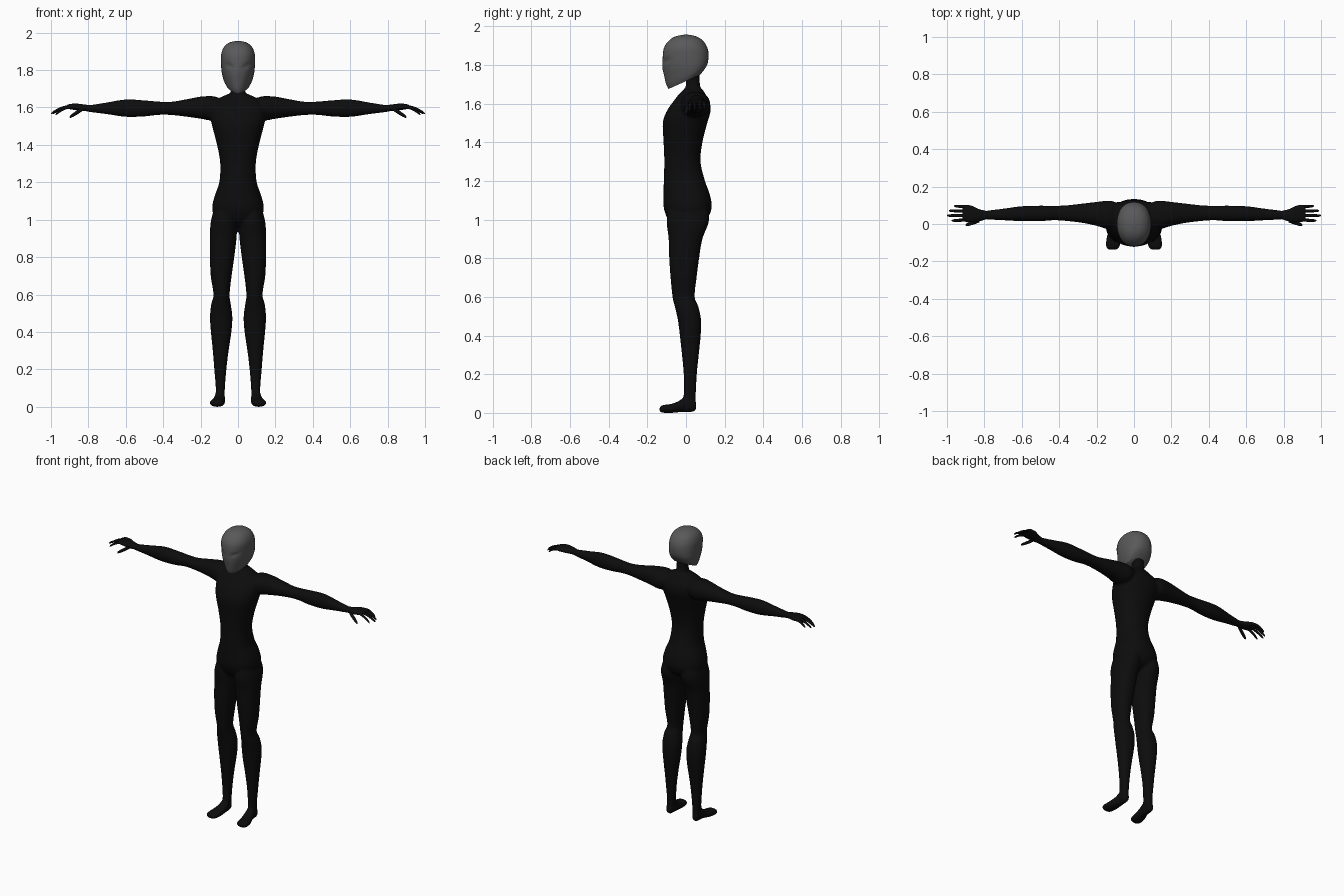
import bpy, bmesh, math


def material(name, v):
    m = bpy.data.materials.new(name)
    m.diffuse_color = (v, v, v, 1)
    return m


BLACK = material("black suit", 0.0038)
GREY = material("grey mask", 0.1)


def smooth_rings(rings, steps):
    """Catmull-Rom interpolation of section tuples."""
    out = []
    n = len(rings)
    for i in range(n - 1):
        p0, p1, p2, p3 = (rings[max(0, min(n - 1, i + k))] for k in (-1, 0, 1, 2))
        for s in range(steps):
            t = s / steps
            out.append([0.5 * (2 * b + (c - a) * t + (2 * a - 5 * b + 4 * c - d) * t * t
                               + (3 * b - a - 3 * c + d) * t ** 3)
                        for a, b, c, d in zip(p0, p1, p2, p3)])
    out.append(list(rings[-1]))
    return out


def loft(bm, rings, axis, side=1, sides=28, steps=4, power=2.2):
    """Sections: (position, a0, a1, b0, b1, tilt, taper) along the axis."""
    rings = [tuple(r) + (0, 0) if len(r) == 5 else r for r in rings]
    loops = []
    for t, a0, a1, b0, b1, tilt, taper in smooth_rings(rings, steps):
        loop = []
        for k in range(sides):
            ang = 2 * math.pi * k / sides
            c, s = math.cos(ang), math.sin(ang)
            u = math.copysign(abs(c) ** (2 / power), c)
            v = math.copysign(abs(s) ** (2 / power), s)
            a = (a0 + a1) / 2 + (a1 - a0) / 2 * u * (1 + taper * v)
            b = (b0 + b1) / 2 + (b1 - b0) / 2 * v
            q = t + tilt * (b1 - b0) / 2 * v
            x, y, z = {"x": (q, a, b), "y": (a, q, b), "z": (a, b, q)}[axis]
            loop.append(bm.verts.new((x * side, y, z)))
        loops.append(loop)
    for p, q in zip(loops, loops[1:]):
        for k in range(sides):
            j = (k + 1) % sides
            bm.faces.new((p[k], p[j], q[j], q[k]))
    bm.faces.new(loops[0][::-1])
    bm.faces.new(loops[-1])


def finish(bm, name, mat):
    bmesh.ops.recalc_face_normals(bm, faces=bm.faces)
    me = bpy.data.meshes.new(name)
    bm.to_mesh(me)
    bm.free()
    me.materials.append(mat)
    ob = bpy.data.objects.new(name, me)
    bpy.context.collection.objects.link(ob)
    bpy.ops.object.select_all(action="DESELECT")
    ob.select_set(True)
    bpy.context.view_layer.objects.active = ob
    bpy.ops.object.shade_smooth_by_angle(angle=math.radians(50))
    return ob


TORSO = [(z, -w, w, y0, y1) for z, w, y0, y1 in (
    (0.965, 0.05, -0.05, 0.05), (1.0, 0.115, -0.092, 0.105), (1.06, 0.138, -0.115, 0.133),
    (1.13, 0.124, -0.116, 0.123), (1.2, 0.1, -0.115, 0.098), (1.3, 0.095, -0.112, 0.075),
    (1.4, 0.112, -0.116, 0.085), (1.5, 0.138, -0.12, 0.11), (1.56, 0.15, -0.1, 0.127),
    (1.61, 0.15, -0.066, 0.122), (1.65, 0.1, -0.035, 0.1), (1.675, 0.045, -0.01, 0.085))]

NECK = [(1.6, -0.06, 0.06, -0.03, 0.1), (1.66, -0.045, 0.045, -0.015, 0.085),
        (1.7, -0.037, 0.037, 0.0, 0.072), (1.8, -0.037, 0.037, 0.0, 0.07)]

LEG = [(1.1, 0.02, 0.11, -0.08, 0.1), (1.0, 0.004, 0.144, -0.1, 0.12),
       (0.9, 0.008, 0.15, -0.09, 0.085), (0.8, 0.02, 0.15, -0.087, 0.068),
       (0.7, 0.034, 0.146, -0.08, 0.055), (0.6, 0.045, 0.131, -0.07, 0.045),
       (0.55, 0.039, 0.143, -0.058, 0.064), (0.48, 0.03, 0.15, -0.042, 0.078),
       (0.4, 0.035, 0.145, -0.032, 0.076), (0.3, 0.05, 0.135, -0.021, 0.066),
       (0.2, 0.062, 0.127, -0.012, 0.056), (0.1, 0.07, 0.119, -0.012, 0.051),
       (0.03, 0.072, 0.122, -0.02, 0.05)]

FOOT = [(0.053, 0.085, 0.112, 0.02, 0.05), (0.038, 0.075, 0.12, 0.006, 0.08),
        (0.0, 0.07, 0.124, 0.004, 0.09), (-0.03, 0.068, 0.132, 0.004, 0.066),
        (-0.07, 0.07, 0.146, 0.0, 0.048), (-0.11, 0.074, 0.151, 0.0, 0.042),
        (-0.13, 0.082, 0.146, 0.003, 0.036), (-0.137, 0.095, 0.135, 0.012, 0.027)]

ARM = [(0.08, 0.0, 0.11, 1.56, 1.64), (0.13, -0.028, 0.125, 1.53, 1.66),
       (0.2, -0.01, 0.118, 1.54, 1.658), (0.27, 0.005, 0.11, 1.55, 1.645),
       (0.36, 0.016, 0.1, 1.56, 1.63), (0.43, 0.02, 0.097, 1.56, 1.632),
       (0.5, 0.015, 0.098, 1.552, 1.638), (0.6, 0.015, 0.095, 1.55, 1.643),
       (0.7, 0.02, 0.082, 1.564, 1.627), (0.8, 0.025, 0.07, 1.577, 1.611),
       (0.83, 0.03, 0.066, 1.585, 1.605)]

# Suited body: torso, neck, legs, feet and arms fused into one skin
bm = bmesh.new()
loft(bm, TORSO, "z", sides=40)
loft(bm, NECK, "z")
for side in (1, -1):
    loft(bm, LEG, "z", side)
    loft(bm, FOOT, "y", side)
    loft(bm, ARM, "x", side)
body = finish(bm, "body", BLACK)
fuse = body.modifiers.new("fuse", "REMESH")
fuse.mode = "VOXEL"
fuse.voxel_size = 0.0075
fuse.use_smooth_shade = True
relax = body.modifiers.new("relax", "SMOOTH")
relax.factor = 0.5
relax.iterations = 3

# Hands: palm, four curled fingers and a thumb
PALM = [(0.785, 0.027, 0.069, 1.579, 1.611), (0.83, 0.014, 0.08, 1.581, 1.617),
        (0.87, 0.01, 0.098, 1.586, 1.621), (0.905, 0.013, 0.101, 1.592, 1.617),
        (0.918, 0.025, 0.09, 1.599, 1.61)]
# root y, tip y, tip x, tip z
FINGERS = [(0.092, 0.096, 0.962, 1.573), (0.069, 0.071, 0.99, 1.568),
           (0.045, 0.045, 1.0, 1.567), (0.022, 0.018, 0.975, 1.562)]


def digit(bm, side, root, tip, r, bow):
    """Rounded tapering digit running outwards from root to tip."""
    rings = []
    for t, k in ((0, 0.9), (0.3, 1), (0.6, 0.95), (0.85, 0.8), (0.96, 0.55), (1, 0.15)):
        x, y, z = (a + (b - a) * t for a, b in zip(root, tip))
        z += bow * math.sin(math.pi * t)
        rings.append((x, y - r * k, y + r * k, z - r * k, z + r * k))
    loft(bm, rings, "x", side, sides=12, steps=2, power=2)


for side, label in ((1, "left"), (-1, "right")):
    bm = bmesh.new()
    loft(bm, PALM, "x", side, sides=24)
    for y0, y1, x1, z1 in FINGERS:
        digit(bm, side, (0.89, y0, 1.606), (x1, y1, z1), 0.0085, 0.009)
    digit(bm, side, (0.825, 0.02, 1.597), (0.9, -0.006, 1.549), 0.0115, -0.001)
    finish(bm, label + "_hand", BLACK)

# Masked head with a pointed chin and raked jaw line
HEAD = [(z, -w, w, y0, y1, tilt, taper) for z, w, y0, y1, tilt, taper in (
    (1.712, 0.06, -0.09, 0.072, 0.45, 0.35), (1.735, 0.072, -0.102, 0.092, 0.38, 0.3),
    (1.765, 0.081, -0.111, 0.106, 0.27, 0.22), (1.80, 0.088, -0.118, 0.114, 0.15, 0.12),
    (1.85, 0.091, -0.12, 0.117, 0.04, 0.04), (1.89, 0.089, -0.113, 0.11, 0, 0),
    (1.925, 0.074, -0.089, 0.088, 0, 0), (1.947, 0.046, -0.055, 0.054, 0, 0),
    (1.956, 0.01, -0.012, 0.012, 0, 0))]
bm = bmesh.new()
loft(bm, HEAD, "z", sides=64, steps=6)
# Slanted eye hollows and a low nose ridge
for v in bm.verts:
    x, y, z = v.co
    if y < 0:
        dz = z - (1.822 + 0.35 * (abs(x) - 0.045))
        v.co.y += 0.009 * math.exp(-((abs(x) - 0.045) / 0.022) ** 2 - (dz / 0.011) ** 2)
        v.co.y -= 0.004 * math.exp(-(x / 0.012) ** 2 - ((z - 1.79) / 0.03) ** 2)
finish(bm, "masked_head", GREY)
